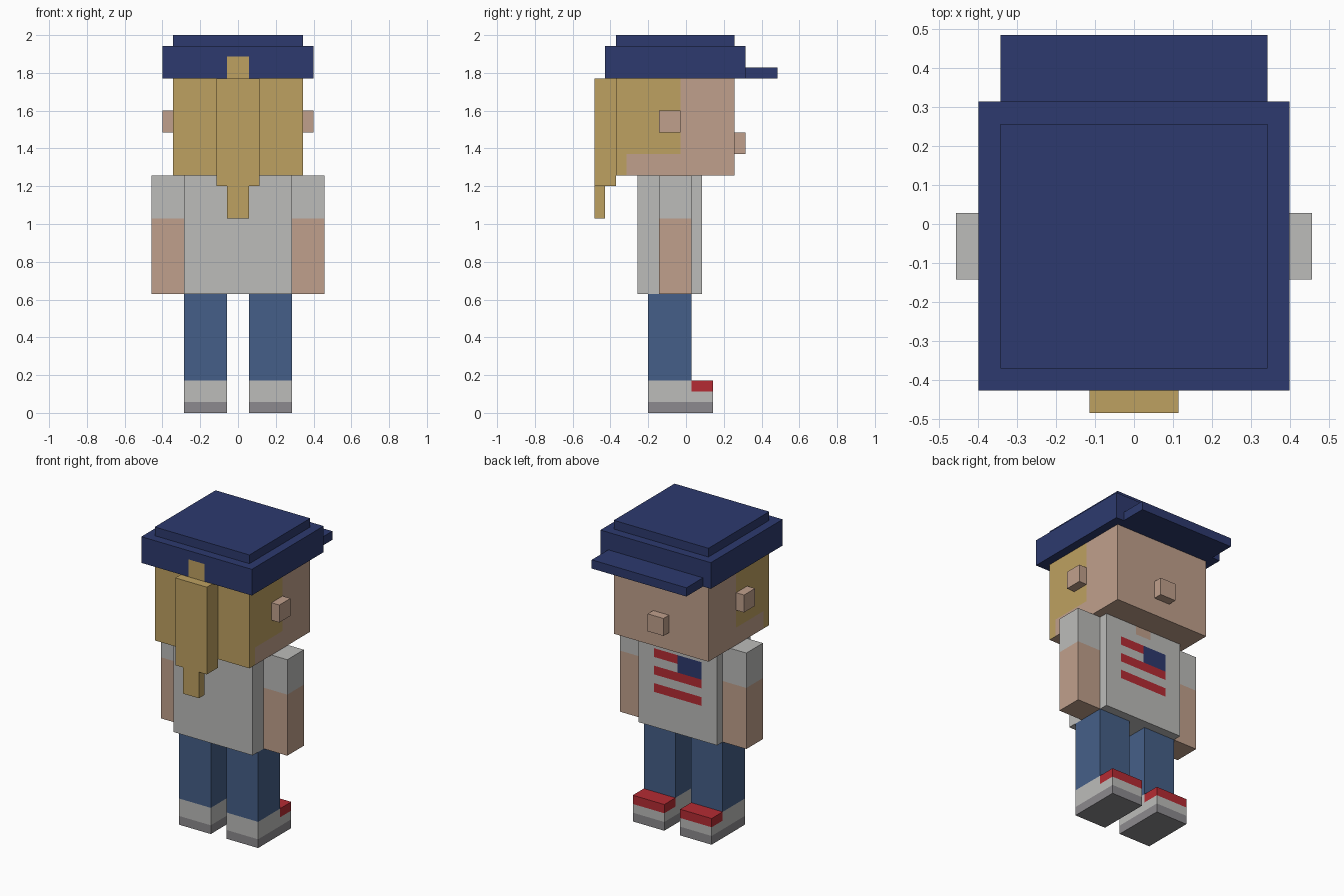
import bpy, bmesh
from mathutils import Vector

if "Cube" in bpy.data.objects:
    bpy.data.objects.remove(bpy.data.objects["Cube"], do_unlink=True)

U = 2 / 35  # one modelling unit; all sizes below are in these units


def material(name, rgb):
    lin = [((c / 255 + 0.055) / 1.055) ** 2.4 for c in rgb]
    m = bpy.data.materials.new(name)
    m.use_nodes = True
    m.diffuse_color = (*lin, 1)
    m.node_tree.nodes["Principled BSDF"].inputs["Base Color"].default_value = (*lin, 1)
    return m


MATS = {
    "navy": material("navy cloth", (45, 58, 110)),
    "hair": material("blond hair", (190, 161, 97)),
    "skin": material("skin", (192, 160, 140)),
    "shirt": material("light grey", (188, 188, 186)),
    "jeans": material("blue denim", (69, 95, 136)),
    "red": material("red", (181, 43, 51)),
    "sole": material("sole grey", (140, 138, 142)),
}


def box(name, x, y, z, colours, rule=None, cuts=()):
    """Box from ranges; cuts are (axis, position); rule picks a colour per face."""
    colours = colours.split()
    lo, hi = Vector((x[0], y[0], z[0])), Vector((x[1], y[1], z[1]))
    bm = bmesh.new()
    bmesh.ops.create_cube(bm, size=1)
    for v in bm.verts:
        v.co = (lo + hi) / 2 + v.co * (hi - lo)
    for axis, pos in cuts:
        normal = Vector([float(i == axis) for i in range(3)])
        geom = bm.verts[:] + bm.edges[:] + bm.faces[:]
        bmesh.ops.bisect_plane(bm, geom=geom, dist=1e-5, plane_co=normal * pos, plane_no=normal)
    bm.normal_update()
    if rule:
        for f in bm.faces:
            f.material_index = colours.index(rule(f.calc_center_median(), f.normal))
        # Merge the cut pieces that share a colour
        bmesh.ops.dissolve_limit(bm, angle_limit=0.01, verts=bm.verts[:],
                                 edges=bm.edges[:], delimit={'MATERIAL'})
    bmesh.ops.scale(bm, vec=(U, U, U), verts=bm.verts[:])
    me = bpy.data.meshes.new(name)
    bm.to_mesh(me)
    bm.free()
    for c in colours:
        me.materials.append(MATS[c])
    ob = bpy.data.objects.new(name, me)
    bpy.context.collection.objects.link(ob)
    return ob


def pair(name, x, *args, **kw):
    box("left_" + name, x, *args, **kw)
    box("right_" + name, (-x[1], -x[0]), *args, **kw)


# Colour rules
def head_rule(c, n):
    if n.y < -0.5:
        return "hair"
    if abs(n.x) > 0.5 and (c.y < -5.5 or (c.y < -0.5 and c.z > 24)):
        return "hair"
    return "skin"


def cap_rule(c, n):
    return "hair" if n.y < -0.5 and abs(c.x) < 1 and c.z < 33 else "navy"


def shirt_rule(c, n):
    if n.y > 0.5:
        if c.z > 21 and abs(c.x) < 1:
            return "skin"
        if abs(c.x) < 3:
            if c.x < 0 and 18 < c.z < 20:
                return "navy"
            if any(s < c.z < s + 1 for s in (15, 17, 19)):
                return "red"
    return "shirt"


def arm_rule(c, n):
    return "shirt" if c.z > 18 else "skin"


def shoe_rule(c, n):
    if c.z < 1:
        return "sole"
    return "red" if c.z > 2 and c.y > 0.5 else "shirt"


# Head and face
box("head", (-6, 6), (-6.5, 4.5), (22, 31), "skin hair", head_rule,
    [(1, -5.5), (1, -0.5), (2, 24)])
box("nose", (-1, 1), (4.5, 5.5), (24, 26), "skin")
pair("ear", (6, 7), (-2.5, -0.5), (26, 28), "skin")

# Ponytail
box("ponytail", (-2, 2), (-8.5, -6.5), (21, 31), "hair")
box("ponytail_tip", (-1, 1), (-8.5, -7.5), (18, 21), "hair")

# Cap, with hair showing through the gap at the back
box("cap_band", (-7, 7), (-7.5, 5.5), (31, 34), "navy hair", cap_rule,
    [(0, -1), (0, 1), (2, 33)])
box("cap_crown", (-6, 6), (-6.5, 4.5), (34, 35), "navy")
box("cap_brim", (-6, 6), (5.5, 8.5), (31, 32), "navy")

# Shirt with neckline and striped chest panel
box("torso", (-5, 5), (-4.5, 1.5), (11, 22), "shirt skin navy red", shirt_rule,
    [(0, p) for p in (-3, -1, 0, 1, 3)] + [(2, p) for p in (15, 16, 17, 18, 19, 20, 21)])

# Limbs
pair("arm", (5, 8), (-2.5, 0.5), (11, 22), "skin shirt", arm_rule, [(2, 18)])
pair("leg", (1, 5), (-3.5, 0.5), (3, 11), "jeans")
pair("shoe", (1, 5), (-3.5, 2.5), (0, 3), "shirt sole red", shoe_rule,
     [(1, 0.5), (2, 1), (2, 2)])
